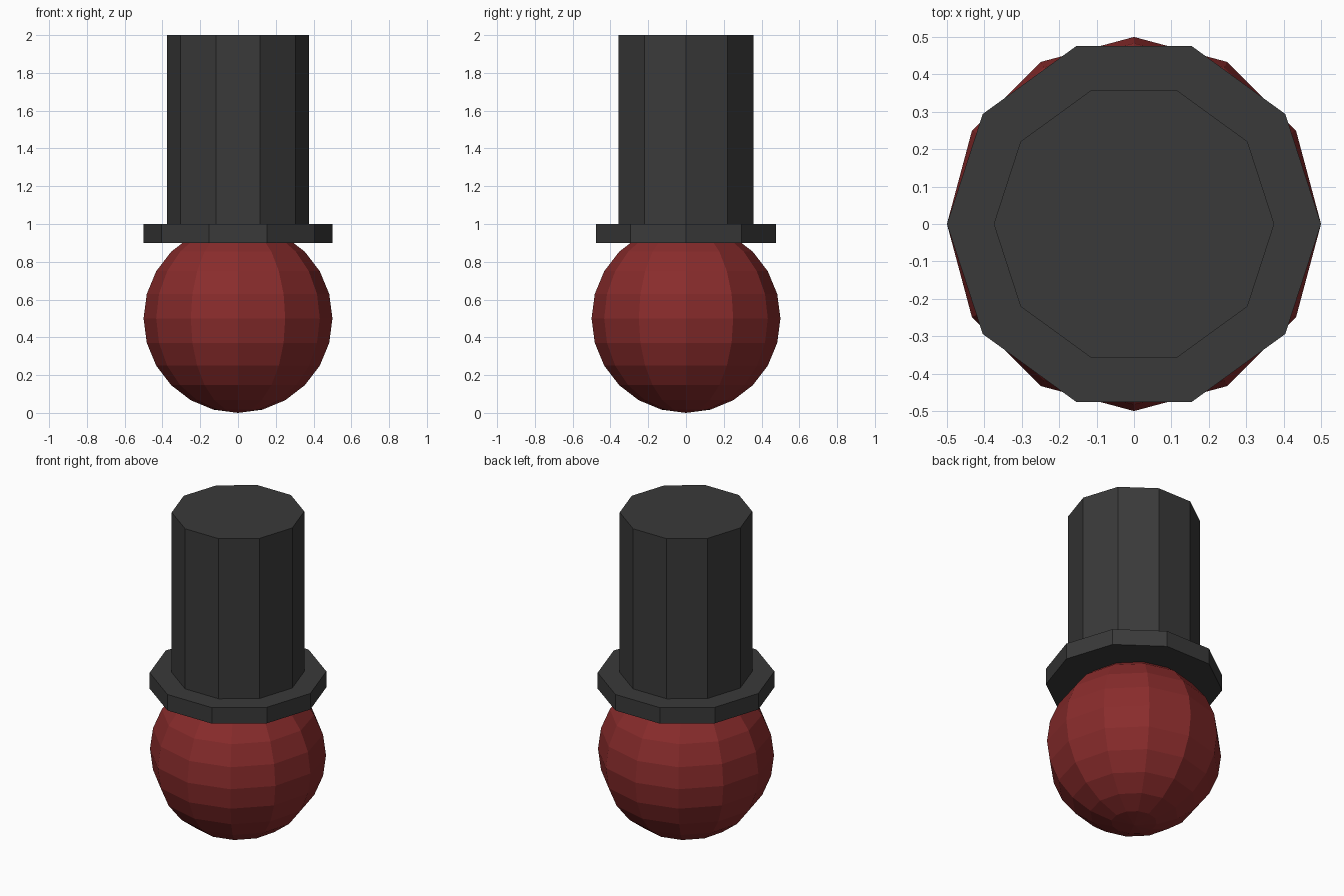
import bpy, bmesh
from math import pi
from mathutils import Matrix

if "Cube" in bpy.data.objects:
    bpy.data.objects.remove(bpy.data.objects["Cube"])


def material(name, rgb):
    m = bpy.data.materials.new(name)
    m.diffuse_color = (*rgb, 1)
    m.use_nodes = True
    m.node_tree.nodes["Principled BSDF"].inputs["Base Color"].default_value = m.diffuse_color
    return m


def add_part(name, bm, mat):
    mesh = bpy.data.meshes.new(name)
    bm.to_mesh(mesh)
    bm.free()
    mesh.materials.append(mat)
    obj = bpy.data.objects.new(name, mesh)
    bpy.context.collection.objects.link(obj)
    return obj


def add_drum(name, radius, z0, z1, mat):
    # ten-sided drum with corners on the x axis
    bm = bmesh.new()
    place = Matrix.Translation((0, 0, (z0 + z1) / 2)) @ Matrix.Rotation(pi / 2, 4, 'Z')
    bmesh.ops.create_cone(bm, cap_ends=True, segments=10, radius1=radius,
                          radius2=radius, depth=z1 - z0, matrix=place)
    return add_part(name, bm, mat)


red = material("red", (0.25, 0.025, 0.025))
dark = material("dark_grey", (0.042, 0.042, 0.042))

# round head
bm = bmesh.new()
bmesh.ops.create_uvsphere(bm, u_segments=12, v_segments=12, radius=0.5,
                          matrix=Matrix.Translation((0, 0, 0.5)))
add_part("head", bm, red)

# tall hat: brim and crown
add_drum("hat_brim", 0.5, 0.9, 1.0, dark)
add_drum("hat_crown", 0.375, 1.0, 2.0, dark)
